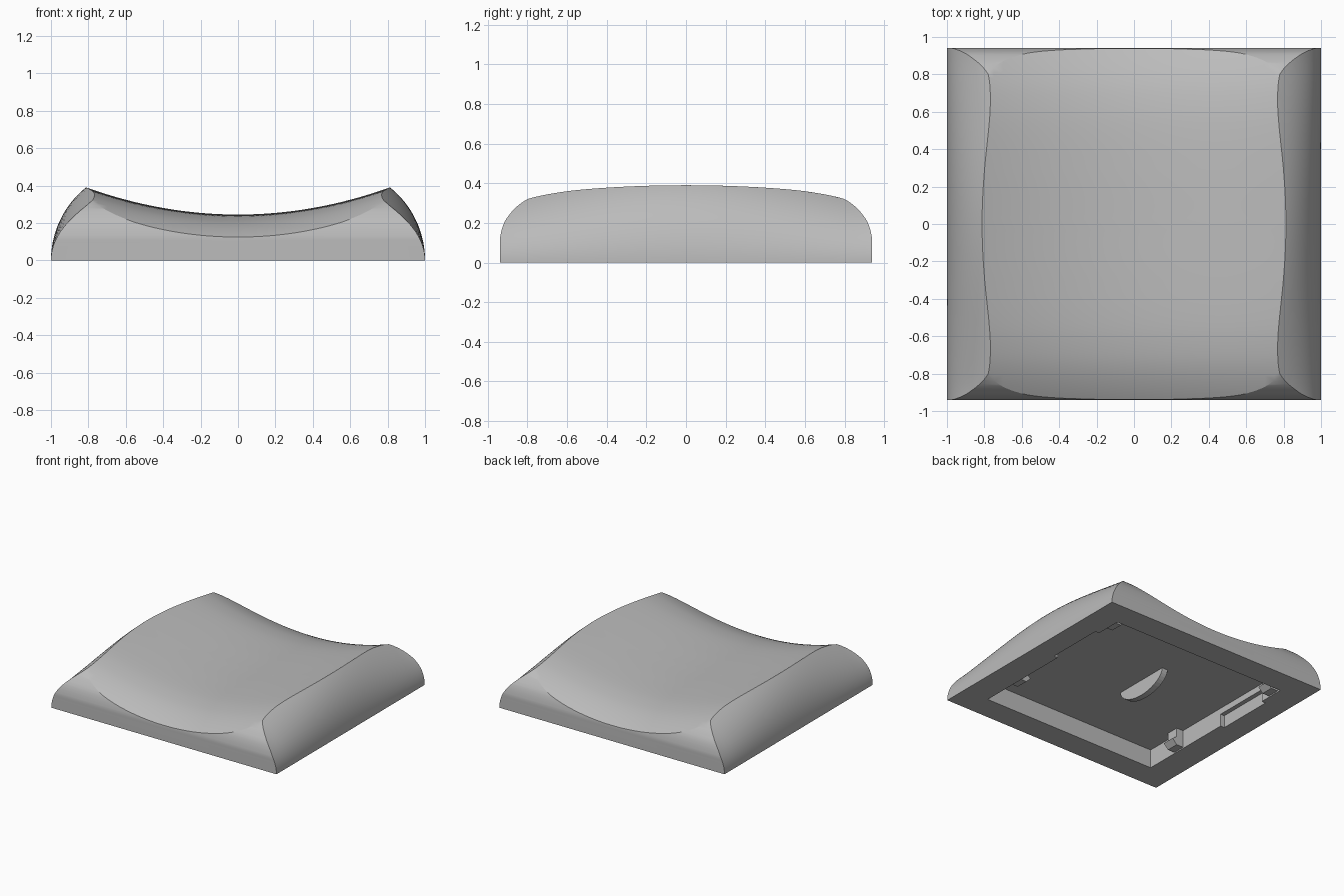
import bpy, bmesh, math

old = bpy.data.objects.get("Cube")
if old:
    bpy.data.objects.remove(old, do_unlink=True)

grey = bpy.data.materials.new("light grey")
grey.use_nodes = True
colour = (0.5, 0.5, 0.5, 1)
grey.diffuse_color = colour
grey.node_tree.nodes["Principled BSDF"].inputs["Base Color"].default_value = colour


def loft(name, rings):
    """Closed solid through a row of matching rings."""
    bm = bmesh.new()
    rows = [[bm.verts.new(p) for p in ring] for ring in rings]
    n = len(rows[0])
    for a, b in zip(rows, rows[1:]):
        for i in range(n):
            j = (i + 1) % n
            bm.faces.new((a[i], a[j], b[j], b[i]))
    bm.faces.new(rows[0][::-1])
    bm.faces.new(rows[-1])
    bmesh.ops.recalc_face_normals(bm, faces=bm.faces)
    mesh = bpy.data.meshes.new(name)
    bm.to_mesh(mesh)
    bm.free()
    obj = bpy.data.objects.new(name, mesh)
    bpy.context.collection.objects.link(obj)
    mesh.materials.append(grey)
    return obj


def box(name, x0, x1, y0, y1, z0, z1):
    return loft(name, [[(x0, y0, z), (x1, y0, z), (x1, y1, z), (x0, y1, z)]
                       for z in (z0, z1)])


def combine(target, cutter, operation):
    mod = target.modifiers.new("cut", 'BOOLEAN')
    mod.operation, mod.object, mod.solver = operation, cutter, 'EXACT'
    bpy.context.view_layer.objects.active = target
    bpy.ops.object.modifier_apply(modifier=mod.name)
    bpy.data.objects.remove(cutter, do_unlink=True)


def interp(points, t):
    """Smooth curve through points (Catmull-Rom style tangents)."""
    n = len(points)

    def slope(i):
        a, b = points[max(i - 1, 0)], points[min(i + 1, n - 1)]
        return (b[1] - a[1]) / (b[0] - a[0])
    for i in range(n - 1):
        (t0, v0), (t1, v1) = points[i], points[i + 1]
        if t <= t1 or i == n - 2:
            h = t1 - t0
            s = (t - t0) / h
            return (v0 * (1 + 2 * s) * (1 - s) ** 2 + v1 * s * s * (3 - 2 * s)
                    + h * s * (1 - s) * (slope(i) * (1 - s) - slope(i + 1) * s))


def span(a, b, n):
    return [a + (b - a) * i / n for i in range(n + 1)]


# Dished top: a shallow trough that falls away at the front and back
DROP = [(0, 0), (0.3, 0.002), (0.55, 0.011), (0.7, 0.031), (0.8, 0.058),
        (0.9, 0.1), (1.0, 0.155)]
rings = []
for y in span(-0.99, 0.99, 66):
    z = 0.245 - interp(DROP, abs(y))
    rings.append([(x, y, z + 0.22 * x * x) for x in span(-1.1, 1.1, 44)]
                 + [(1.1, y, 0), (-1.1, y, 0)])
shell = loft("cap_shell", rings)

# Side walls: circular arcs that lean in more towards the corners
rings = []
for y in span(-1.1, 1.1, 44):
    lean = 1 + 0.9 * min(abs(y) / 0.8, 1.1) ** 2
    side = [(1 - lean * (0.5 - math.sqrt(0.25 - z * z)), z)
            for z in span(0, 0.46, 24)]
    side = [(1, -0.2)] + side
    rings.append([(x, y, z) for x, z in side] + [(-x, y, z) for x, z in side[::-1]])
combine(shell, loft("side_walls", rings), 'INTERSECT')

# Front and back walls: upright, then rolling over at the top
ROLL = [(0.08, 0), (0.13, 0.002), (0.2, 0.022), (0.25, 0.055), (0.29, 0.095),
        (0.32, 0.14), (0.36, 0.23), (0.42, 0.42)]
wall = [(0.94, -0.2)] + [(0.94 - interp(ROLL, z), z) for z in span(0.08, 0.42, 34)]
wall += [(-y, z) for y, z in wall[::-1]]
rings = [[(x, y, z) for y, z in wall] for x in span(-1.2, 1.2, 2)]
combine(shell, loft("end_walls", rings), 'INTERSECT')

# Hollow underside with shallow side notches
combine(shell, box("cavity", -0.78, 0.78, -0.74, 0.74, -0.1, 0.15), 'DIFFERENCE')
for s in (-1, 1):
    x0, x1 = sorted((s * 0.7, s * 0.815))
    combine(shell, box("notch", x0, x1, 0.06, 0.53, -0.1, 0.1), 'DIFFERENCE')

bpy.ops.object.select_all(action='DESELECT')
shell.select_set(True)
bpy.context.view_layer.objects.active = shell
bpy.ops.object.shade_smooth_by_angle(angle=math.radians(24))

# Rounded fin hanging from the underside
arc = [(0.24 * math.cos(a), 0.155 - 0.13 * math.sin(a)) for a in span(0, math.pi, 20)]
loft("centre_fin", [[(x, y, z) for y, z in arc] for x in (-0.12, -0.07)])

# Small clips along the inner side walls
for s, label in ((1, "left"), (-1, "right")):
    for y, end in ((-0.42, "front"), (0.66, "back")):
        profile = [(0.79, 0.01), (0.72, 0.01), (0.68, 0.05), (0.72, 0.08),
                   (0.72, 0.155), (0.79, 0.155)]
        loft(f"{end}_{label}_clip",
             [[(s * x, y + d, z) for x, z in profile] for d in (-0.05, 0.05)])
